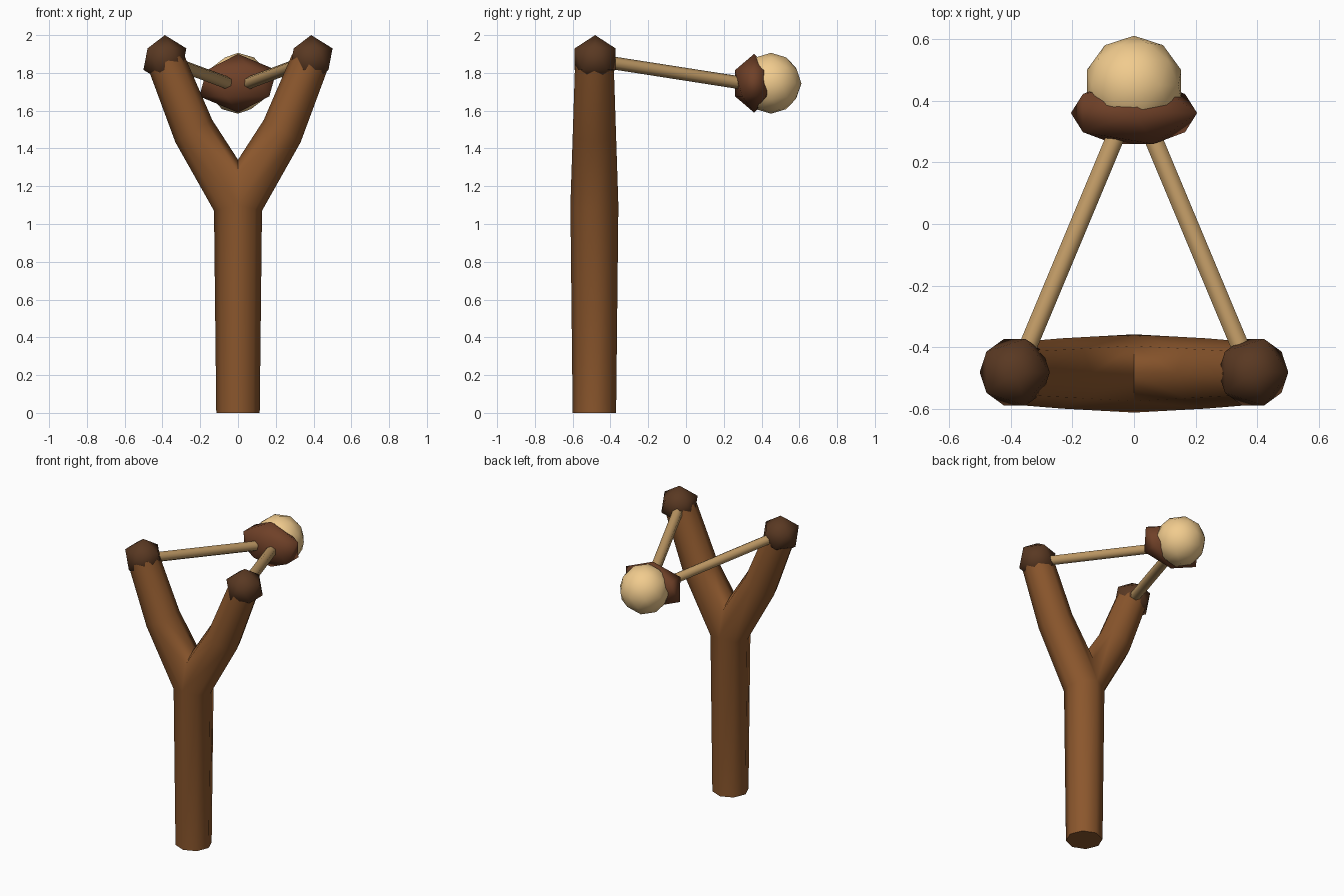
import bpy, bmesh, math
from mathutils import Vector

if "Cube" in bpy.data.objects:
    bpy.data.objects.remove(bpy.data.objects["Cube"])

Y0 = -0.485   # depth of the fork
SIDES = 8


def material(name, rgb):
    m = bpy.data.materials.new(name)
    m.diffuse_color = (*rgb, 1)
    m.use_nodes = True
    m.node_tree.nodes["Principled BSDF"].inputs["Base Color"].default_value = m.diffuse_color
    return m


wood = material("wood", (0.26, 0.095, 0.026))
dark = material("dark_wrap", (0.10, 0.04, 0.016))
leather = material("leather", (0.16, 0.052, 0.021))
rubber = material("rubber", (0.52, 0.32, 0.13))
stone = material("pale_stone", (0.88, 0.60, 0.27))


def finish(obj, name, mat, angle):
    obj.name = name
    obj.data.materials.append(mat)
    bpy.ops.object.select_all(action='DESELECT')
    obj.select_set(True)
    bpy.context.view_layer.objects.active = obj
    bpy.ops.object.shade_smooth_by_angle(angle=math.radians(angle))


def ico(name, mat, centre, radius, subdivisions, scale=(1, 1, 1), angle=60):
    bpy.ops.mesh.primitive_ico_sphere_add(subdivisions=subdivisions, radius=radius, location=centre)
    obj = bpy.context.object
    obj.scale = scale
    finish(obj, name, mat, angle)


# Y-shaped fork: handle and two bent arms in one skin
bm = bmesh.new()
circle = [(math.cos(i * math.tau / SIDES), math.sin(i * math.tau / SIDES)) for i in range(SIDES)]


def ring(points):
    return [bm.verts.new(p) for p in points]


def bridge(a, b):
    for i in range(SIDES):
        j = (i + 1) % SIDES
        bm.faces.new((a[i], a[j], b[j], b[i]))


bottom = ring([(0.115 * u, Y0 + 0.115 * v, 0) for u, v in circle])
top = ring([(0.127 * u, Y0 + 0.127 * v, 1.10 - 0.03 * abs(u)) for u, v in circle])
bm.faces.new(bottom)
bridge(bottom, top)

for side in (1, -1):
    # base: outer half follows the handle, inner half arches up the centre seam
    rings = [ring([(side * 0.127 * max(u, 0), Y0 + 0.127 * v,
                    1.10 - 0.03 * u if u > 0 else 1.10 - 0.24 * u) for u, v in circle])]
    for cx, cz, px, pz, r in ((0.234, 1.492, 0.855, -0.52, 0.114),
                              (0.381, 1.86, 0.93, -0.367, 0.102)):
        rings.append(ring([(side * (cx + px * r * u), Y0 + r * v, cz + pz * r * u)
                           for u, v in circle]))
    bridge(rings[0], rings[1])
    bridge(rings[1], rings[2])
    bm.faces.new(rings[2])

bmesh.ops.remove_doubles(bm, verts=bm.verts, dist=0.001)
bmesh.ops.recalc_face_normals(bm, faces=bm.faces)
mesh = bpy.data.meshes.new("fork")
bm.to_mesh(mesh)
bm.free()
fork = bpy.data.objects.new("fork", mesh)
bpy.context.collection.objects.link(fork)
finish(fork, "fork", wood, 50)

# Wrapped tips and stretched bands
for side, label in ((-1, "left"), (1, "right")):
    ico(label + "_tip", dark, (side * 0.387, Y0 + 0.004, 1.873), 0.127, 1)
    a = Vector((side * 0.381, Y0, 1.868))
    b = Vector((side * 0.03, 0.355, 1.737))
    d = b - a
    bpy.ops.mesh.primitive_cylinder_add(vertices=6, radius=0.034, depth=d.length, location=(a + b) / 2)
    band = bpy.context.object
    band.rotation_euler = d.to_track_quat('Z', 'Y').to_euler()
    finish(band, label + "_band", rubber, 65)

# Pouch and ball
ico("pouch", leather, (0, 0.36, 1.745), 1, 1, (0.229, 0.118, 0.155))
ico("ball", stone, (0, 0.45, 1.745), 0.161, 2)
